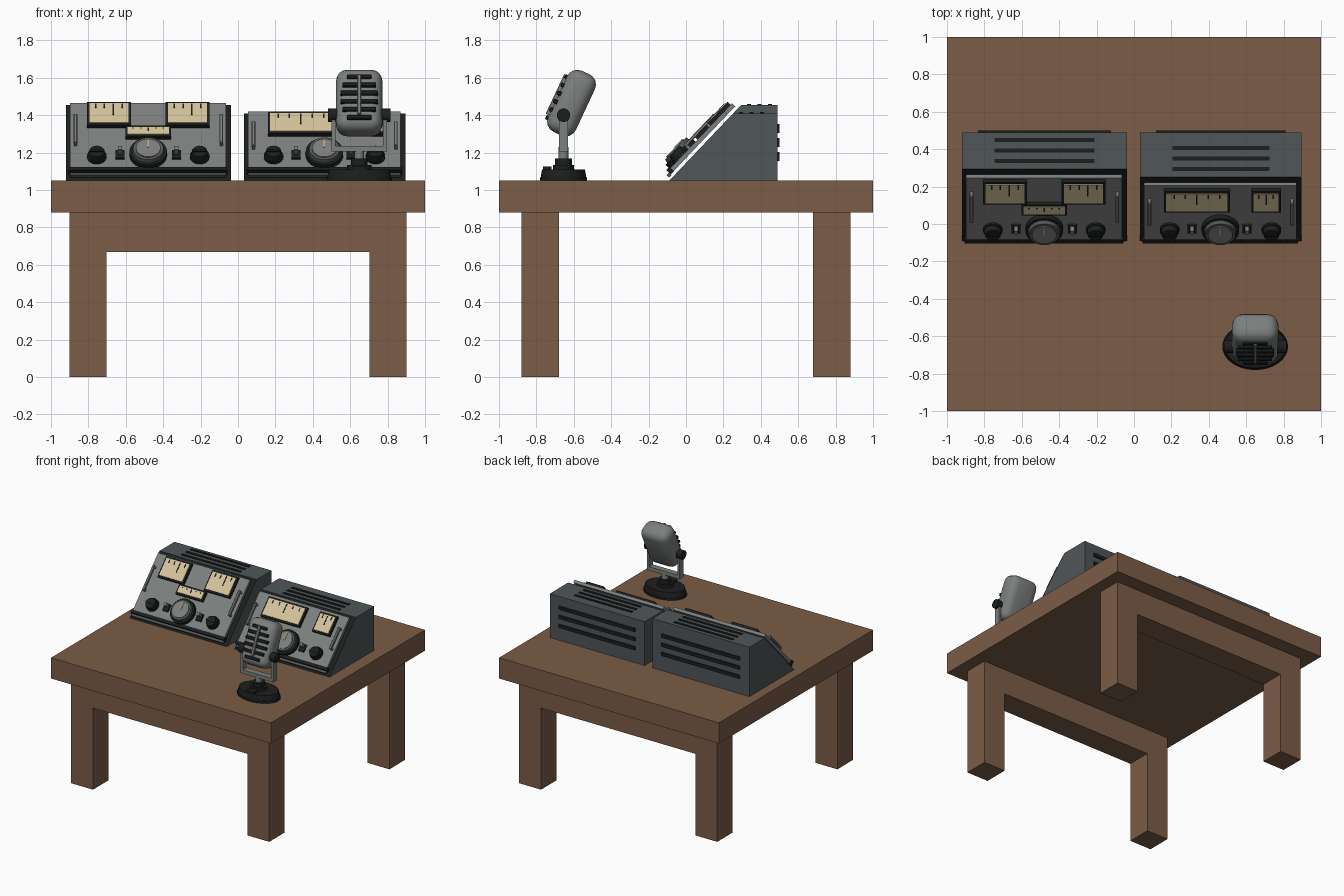
import bpy, bmesh, math
from mathutils import Matrix, Vector

if "Cube" in bpy.data.objects:
    bpy.data.objects.remove(bpy.data.objects["Cube"])


def material(name, r, g, b):
    m = bpy.data.materials.new(name)
    m.diffuse_color = (r, g, b, 1)
    m.use_nodes = True
    m.node_tree.nodes["Principled BSDF"].inputs["Base Color"].default_value = m.diffuse_color
    return m


WOOD = material("brown_wood", 0.20, 0.108, 0.062)
CASE = material("dark_case_grey", 0.080, 0.092, 0.098)
PANEL = material("panel_grey", 0.20, 0.215, 0.205)
BLACK = material("black", 0.012, 0.013, 0.013)
CREAM = material("cream_dial", 0.66, 0.55, 0.33)
CAP = material("knob_grey", 0.085, 0.095, 0.09)
GOLD = material("gold_pointer", 0.60, 0.40, 0.15)
I = Matrix.Identity(4)


def finish(name, bm, mat, frame=I, smooth=False):
    bmesh.ops.recalc_face_normals(bm, faces=bm.faces)
    me = bpy.data.meshes.new(name)
    bm.to_mesh(me)
    bm.free()
    me.materials.append(mat)
    ob = bpy.data.objects.new(name, me)
    bpy.context.collection.objects.link(ob)
    ob.matrix_world = frame
    if smooth:
        bpy.context.view_layer.objects.active = ob
        bpy.ops.object.select_all(action='DESELECT')
        ob.select_set(True)
        bpy.ops.object.shade_smooth_by_angle(angle=math.radians(40))
    return ob


def box(name, x, y, z, mat, frame=I, bevel=0.0, segments=1, smooth=False):
    """Box from three (low, high) ranges in the given frame."""
    bm = bmesh.new()
    bmesh.ops.create_cube(bm, size=1)
    for v in bm.verts:
        v.co = Vector([(r[0] + r[1]) / 2 + c * (r[1] - r[0])
                       for c, r in zip(v.co, (x, y, z))])
    if bevel:
        bmesh.ops.bevel(bm, geom=bm.edges[:], offset=bevel, segments=segments,
                        profile=0.5, affect='EDGES')
    return finish(name, bm, mat, frame, smooth)


def disc(name, x, y, z, r, mat, frame=I, axis='z', ry=None, top=1.0, sides=24):
    """Cylinder over the range z; axis 'x' swaps the range onto x."""
    bm = bmesh.new()
    bmesh.ops.create_cone(bm, cap_ends=True, segments=sides, radius1=r,
                          radius2=r * top, depth=z[1] - z[0])
    mid = (z[0] + z[1]) / 2
    for v in bm.verts:
        a, b, c = v.co
        b *= (ry or r) / r
        v.co = (mid + c, x + a, y + b) if axis == 'x' else (x + a, y + b, mid + c)
    return finish(name, bm, mat, frame, True)


# ---- table ----
box("table_top", (-1, 1), (-1, 1), (0.88, 1.05), WOOD)
for sy in (-1, 1):
    ys = sorted((sy * 0.68, sy * 0.88))
    box("table_apron", (-0.702, 0.702), ys, (0.67, 0.88), WOOD)
    for sx in (-1, 1):
        box("table_leg", sorted((sx * 0.702, sx * 0.90)), ys, (0, 0.88), WOOD)

# ---- radio sets: slope frame has x across, y up the slope, z outward ----
SLOPE = math.atan2(0.405, 0.385)
F = Matrix.Translation((0, -0.09, 1.05)) @ Matrix.Rotation(SLOPE, 4, 'X')


def meter(x0, x1, u0, u1, ticks):
    box("meter_bezel", (x0 - 0.012, x1 + 0.012), (u0 - 0.014, u1 + 0.014), (0.04, 0.064), BLACK, F)
    box("meter_face", (x0, x1), (u0, u1), (0.062, 0.069), CREAM, F)
    w, h = x1 - x0, u1 - u0
    for i in range(ticks):
        x = x0 + w * (i + 0.7) / (ticks + 0.4)
        drop = 0.6 if i == ticks // 2 else 0.25
        box("meter_tick", (x - 0.004, x + 0.004), (u1 - h * drop, u1 - 0.006), (0.066, 0.071), BLACK, F)


def radio(x0, x1, height, roof_y, panel_u, meters, knobs, dial_x, switches, handle_u, vents, back_z):
    # wedge case with a black sloped front
    bm = bmesh.new()
    profile = [(-0.09, 1.05), (0.49, 1.05), (0.49, height), (roof_y, height)]
    face = bm.faces.new([bm.verts.new((x0, y, z)) for y, z in profile])
    out = bmesh.ops.extrude_face_region(bm, geom=[face])
    bmesh.ops.translate(bm, vec=(x1 - x0, 0, 0),
                        verts=[g for g in out['geom'] if isinstance(g, bmesh.types.BMVert)])
    case = finish("radio_case", bm, CASE)
    case.data.materials.append(BLACK)
    for p in case.data.polygons:
        if p.normal.y < -0.3 and p.normal.z > 0.3:
            p.material_index = 1

    # floating front panel and lower trim
    a, b = x0 + 0.022, x1 - 0.026
    box("radio_panel", (a, b), (0.055, panel_u), (0.018, 0.042), PANEL, F)
    box("panel_trim_bar", (a - 0.008, b + 0.008), (0.03, 0.055), (0.016, 0.05), BLACK, F)
    box("panel_lower_strip", (a, b), (0.012, 0.03), (0.012, 0.03), CASE, F)

    for m in meters:
        meter(*m)

    # small knobs, main dial and switches
    for x in knobs:
        disc("knob_skirt", x, 0.134, (0.04, 0.055), 0.052, BLACK, F)
        disc("knob", x, 0.134, (0.055, 0.088), 0.045, BLACK, F, top=0.9)
        box("knob_grip", (x - 0.04, x + 0.04), (0.128, 0.140), (0.086, 0.094), BLACK, F)
    disc("dial_skirt", dial_x, 0.148, (0.04, 0.072), 0.100, BLACK, F, sides=32)
    disc("dial_rim", dial_x, 0.148, (0.072, 0.094), 0.086, CAP, F, top=0.95, sides=32)
    disc("dial_cap", dial_x, 0.148, (0.093, 0.100), 0.066, PANEL, F, sides=32)
    box("dial_pointer", (dial_x - 0.004, dial_x + 0.004), (0.15, 0.21), (0.098, 0.104), GOLD, F)
    for x in switches:
        box("switch_plate", (x - 0.024, x + 0.024), (0.115, 0.175), (0.04, 0.056), BLACK, F)
        box("switch_lever", (x - 0.011, x + 0.011), (0.145, 0.172), (0.056, 0.09), PANEL, F)

    # grab handles on both edges of the panel
    for x in (a + 0.029, b - 0.025):
        box("panel_handle", (x - 0.010, x + 0.010), handle_u, (0.058, 0.076), PANEL, F, 0.004)
        for u in (handle_u[0], handle_u[1] - 0.02):
            box("handle_post", (x - 0.008, x + 0.008), (u + 0.002, u + 0.018), (0.04, 0.062), PANEL, F)

    # roof and rear vents
    for i in range(3):
        y = roof_y + 0.042 + i * 0.056
        box("roof_vent", vents, (y - 0.010, y + 0.010), (height - 0.004, height + 0.006), BLACK)
        z = back_z + i * 0.075
        box("rear_vent", (x0 + 0.085, x1 - 0.085), (0.486, 0.501), (z - 0.014, z + 0.014), BLACK)


radio(-0.92, -0.038, 1.455, 0.295, 0.532,
      [(-0.795, -0.585, 0.363, 0.507, 4), (-0.375, -0.165, 0.363, 0.507, 4),
       (-0.59, -0.37, 0.278, 0.332, 5)],
      (-0.755, -0.205), -0.48, (-0.63, -0.33), (0.215, 0.425), (-0.745, -0.21), 1.19)
radio(0.032, 0.895, 1.41, 0.252, 0.472,
      [(0.172, 0.50, 0.30, 0.435, 5), (0.64, 0.773, 0.30, 0.435, 3)],
      (0.19, 0.735), 0.462, (0.31, 0.605), (0.19, 0.37), (0.205, 0.725), 1.17)

# ---- microphone stand ----
MX, MY = 0.648, -0.655
disc("mic_base_foot", MX, MY, (1.05, 1.068), 0.176, BLACK, ry=0.126, sides=32)
disc("mic_base", MX, MY, (1.068, 1.11), 0.172, BLACK, ry=0.122, top=0.94, sides=32)
disc("mic_base_collar", MX, MY, (1.108, 1.135), 0.065, BLACK, ry=0.055)
disc("mic_stem_collar", MX, MY, (1.135, 1.168), 0.045, BLACK)
disc("mic_stem", MX, MY, (1.165, 1.23), 0.026, PANEL)
box("mic_switch", (MX - 0.035, MX + 0.035), (-0.765, -0.72), (1.105, 1.127), BLACK)

# U-shaped yoke with pivot knobs
box("mic_yoke_bar", (MX - 0.148, MX + 0.148), (MY - 0.025, MY + 0.025), (1.205, 1.235), PANEL)
for s in (-1, 1):
    box("mic_yoke_arm", sorted((MX + s * 0.128, MX + s * 0.148)), (MY - 0.024, MY + 0.024),
        (1.205, 1.42), PANEL)
    disc("mic_pivot_knob", MY, 1.40, sorted((MX + s * 0.11, MX + s * 0.168)), 0.036, BLACK, axis='x')

# ---- microphone head, leaning back ----
H = Matrix.Translation((MX, -0.612, 1.465)) @ Matrix.Rotation(math.radians(-25), 4, 'X')
box("mic_head", (-0.124, 0.124), (-0.082, 0.082), (-0.18, 0.18), PANEL, H, 0.06, 4, True)
for i, half in enumerate((0.066, 0.09, 0.10, 0.10, 0.09, 0.066)):
    z = -0.125 + i * 0.048
    box("mic_grille_slot", (-half, half), (-0.094, -0.068), (z - 0.012, z + 0.012), BLACK, H, 0.004)
box("mic_grille_spine", (-0.010, 0.010), (-0.101, -0.07), (-0.11, 0.125), PANEL, H, 0.003)
